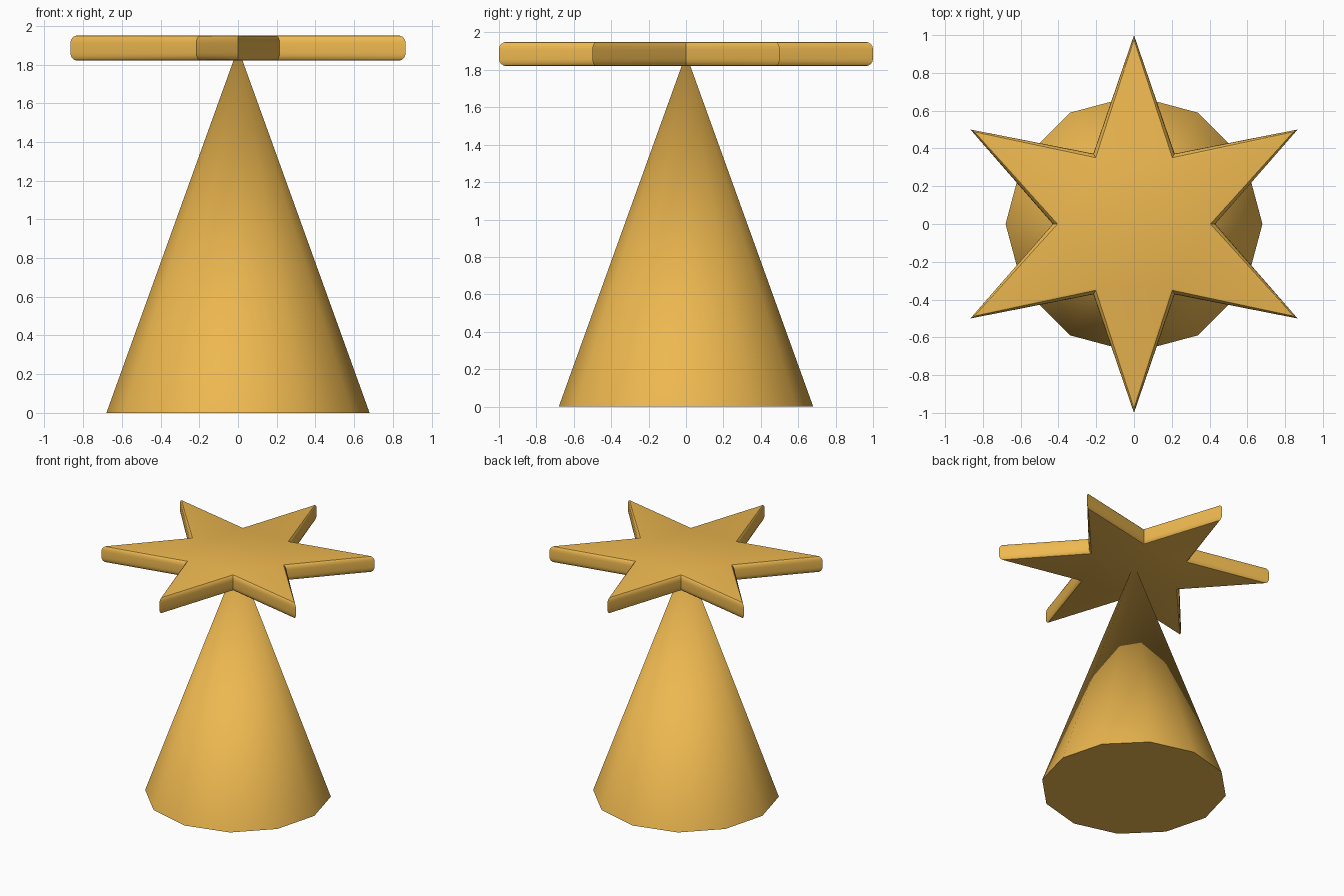
import bpy, bmesh
from math import sin, cos, pi, radians

if "Cube" in bpy.data.objects:
    bpy.data.objects.remove(bpy.data.objects["Cube"])

gold = bpy.data.materials.new("gold")
gold.diffuse_color = (0.85, 0.48, 0.08, 1)
gold.use_nodes = True
gold.node_tree.nodes["Principled BSDF"].inputs["Base Color"].default_value = gold.diffuse_color


def finish(obj, angle):
    obj.data.materials.append(gold)
    bpy.ops.object.select_all(action='DESELECT')
    obj.select_set(True)
    bpy.context.view_layer.objects.active = obj
    bpy.ops.object.shade_smooth_by_angle(angle=radians(angle))


# Tapering twelve-sided body, its tip sunk into the star
HEIGHT = 1.885
bpy.ops.mesh.primitive_cone_add(vertices=12, radius1=0.68, radius2=0,
                                depth=HEIGHT, location=(0, 0, HEIGHT / 2))
body = bpy.context.object
body.name = "cone_body"
finish(body, 40)

# Flat six-pointed star with rounded rims
POINTS, OUTER, INNER = 6, 1.0, 0.43
MID_Z, HALF, ROUND, STEPS = 1.885, 0.065, 0.04, 4

# Rim section: (inset, height) from the bottom face to the top face
quarter = [(ROUND * (1 - cos(a)), HALF - ROUND + ROUND * sin(a))
           for a in (i * pi / 2 / STEPS for i in range(STEPS + 1))]
section = [(d, -z) for d, z in reversed(quarter)] + quarter

bm = bmesh.new()
rings = []
for inset, z in section:
    ring = []
    for i in range(POINTS * 2):
        r = (INNER if i % 2 else OUTER) - inset
        a = pi / 2 + i * pi / POINTS
        ring.append(bm.verts.new((r * cos(a), r * sin(a), MID_Z + z)))
    rings.append(ring)
n = POINTS * 2
for low, high in zip(rings, rings[1:]):
    for i in range(n):
        j = (i + 1) % n
        bm.faces.new((low[i], low[j], high[j], high[i]))
bm.faces.new(rings[-1])
bm.faces.new(rings[0][::-1])
bmesh.ops.recalc_face_normals(bm, faces=bm.faces)
mesh = bpy.data.meshes.new("star_top")
bm.to_mesh(mesh)
bm.free()
star = bpy.data.objects.new("star_top", mesh)
bpy.context.collection.objects.link(star)
finish(star, 30)
